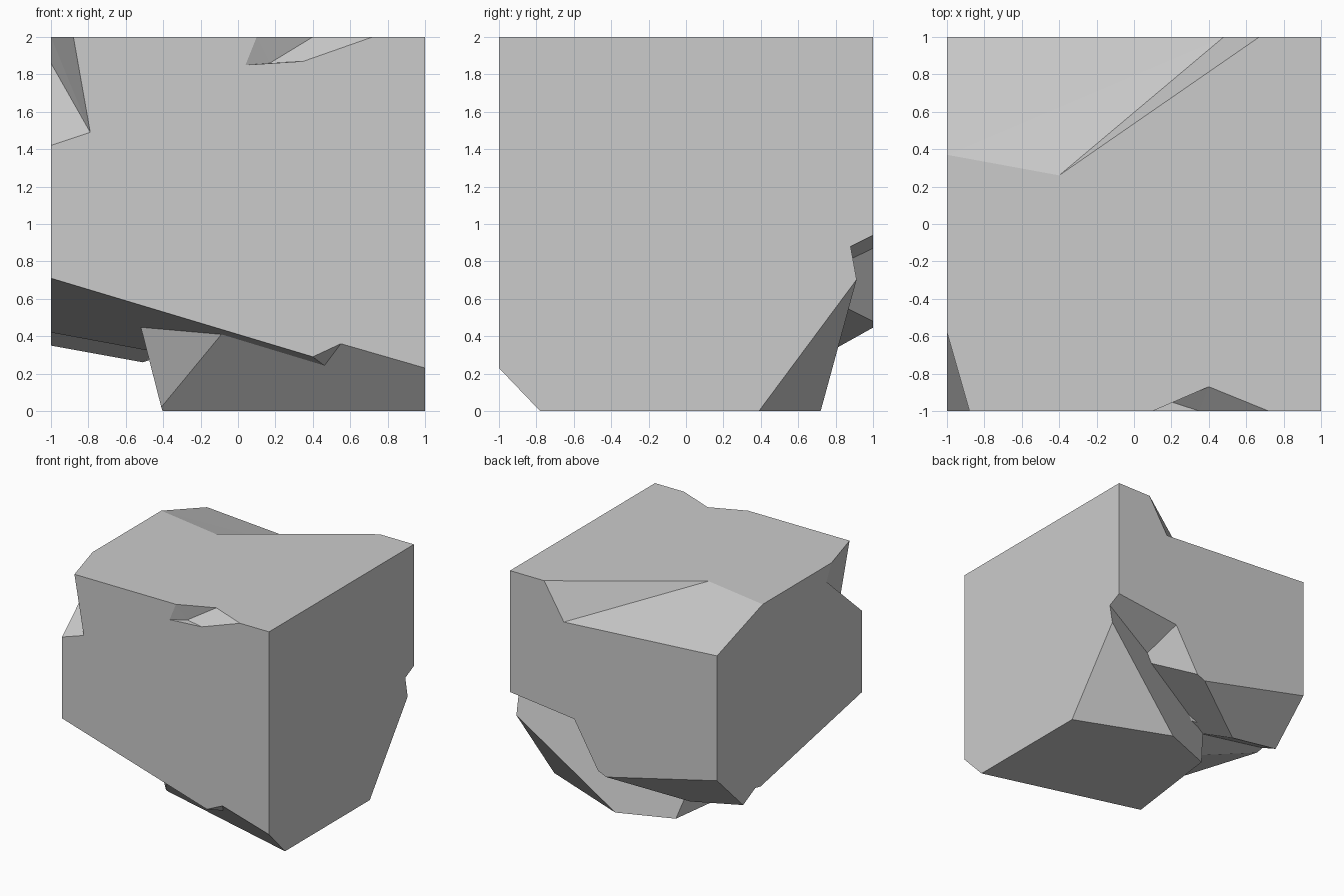
import bpy, bmesh
from mathutils import Vector

if "Cube" in bpy.data.objects:
    bpy.data.objects.remove(bpy.data.objects["Cube"])


def finish(name, bm):
    bmesh.ops.recalc_face_normals(bm, faces=bm.faces)
    me = bpy.data.meshes.new(name)
    bm.to_mesh(me)
    bm.free()
    ob = bpy.data.objects.new(name, me)
    bpy.context.collection.objects.link(ob)
    return ob


def block(name, lo, hi, keep=None, planes=()):
    """Box sliced by planes (three points each); the side holding `keep` stays."""
    bm = bmesh.new()
    bmesh.ops.create_cube(bm, size=1)
    for v in bm.verts:
        v.co = [lo[i] if v.co[i] < 0 else hi[i] for i in range(3)]
    for tri in planes:
        a, b, c = map(Vector, tri)
        n = (b - a).cross(c - a).normalized()
        if n.dot(Vector(keep) - a) > 0:
            n = -n
        bmesh.ops.bisect_plane(bm, geom=bm.verts[:] + bm.edges[:] + bm.faces[:],
                               dist=1e-6, plane_co=a, plane_no=n, clear_outer=True)
        bmesh.ops.holes_fill(bm, edges=[e for e in bm.edges if e.is_boundary], sides=0)
    return finish(name, bm)


def chip(name, points, push):
    """Convex chip, swept outwards so it clears the block."""
    bm = bmesh.new()
    for p in points:
        bm.verts.new(p)
        bm.verts.new(Vector(p) + Vector(push) * 0.3)
    res = bmesh.ops.convex_hull(bm, input=bm.verts[:])
    junk = {g for g in res["geom_interior"] + res["geom_unused"]
            if isinstance(g, bmesh.types.BMVert)}
    bmesh.ops.delete(bm, geom=list(junk), context='VERTS')
    bmesh.ops.dissolve_limit(bm, angle_limit=0.002, verts=bm.verts[:], edges=bm.edges[:])
    return finish(name, bm)


def combine(target, other, operation):
    other.hide_render = True
    mod = target.modifiers.new(operation, 'BOOLEAN')
    mod.operation, mod.solver, mod.object = operation, 'EXACT', other
    bpy.context.view_layer.objects.active = target
    bpy.ops.object.modifier_apply(modifier=mod.name)
    bpy.data.objects.remove(other)


# corners shared by several broken faces
front_notch = (.46, -.86, .24)
front_rib = (-.09, -.87, .41)
foot_front = (-.41, -.41, .02)
foot_back = (-.28, .54, 0)
left_rib = (-.52, -.43, .45)
back_keel = (-.51, .67, .26)
wall_low = (.15, 1, .48)
wall_top = (.38, 1, .87)
inner = (.43, .69, .72)

# foot: the lower lump that reaches the ground
stone = block("broken_stone_block", (-1.2, -1.2, -.2), (1.2, 1.2, 2.2), (.3, 0, .8), [
    ((1, -1, .23), (.55, -1, .36), (1, -.78, 0)),
    (front_rib, left_rib, foot_front),
    (left_rib, foot_front, foot_back),
    ((1, .88, .88), (.18, .72, 0), foot_back),
    ((1, .39, 0), (.18, .72, 0), (1, .91, .7)),
])

# front half of the upper mass
front_mass = block("front_mass", (-1.3, -1.3, -.3), (1.3, .5, 2.3), (-.3, 0, 1.5), [
    ((-1, -1, .71), (.40, -1, .29), (-1, .40, .42)),
    ((.40, -1, .29), (.55, -1, .36), front_notch),
    ((-1, .40, .42), (-1, .47, .435), (-.36, .463, .39)),
])

# back half of the upper mass
back_mass = block("back_mass", (-1.4, -1.4, -.4), (1.4, 1.4, 2.4), (-.6, .7, 1.5), [
    ((-1, 1, .70), (.07, 1, .446), (-1, .64, .35)),
    ((-1, .64, .35), back_keel, (-1, .47, .435)),
    (wall_low, (.07, 1, .446), back_keel),
    (wall_low, wall_top, inner),
])

# overhanging back right corner
corner_mass = block("corner_mass", (-1.5, .65, -.5), (1.5, 1.5, 2.5), (0, .9, 1.9), [
    ((1, 1, .94), (1, .88, .88), wall_top),
])

for part in (front_mass, back_mass, corner_mass):
    combine(stone, part, 'UNION')

# trim everything to the cube
combine(stone, block("cube_limits", (-1, -1, 0), (1, 1, 2)), 'INTERSECT')

# chips knocked off the top edges
chips = [
    chip("back_chip", [(-1, .37, 2), (-.4, .26, 2), (.67, 1, 2), (.48, 1, 1.69),
                       (-1, 1, 1.79), (-1, 1, 2)], (-1, 1, 1)),
    chip("left_chip", [(-.88, -1, 2), (-1, -.58, 2), (-1, -.51, 1.86), (-.79, -1, 1.49),
                       (-1, -1, 1.42), (-1, -1, 2)], (-1, -1, 1)),
    chip("front_chip", [(.1, -1, 2), (.4, -.87, 2), (.72, -1, 2), (.35, -1, 1.87),
                        (.17, -.942, 1.86), (.04, -1, 1.85)], (0, -1, 1)),
]
for c in chips:
    combine(stone, c, 'DIFFERENCE')
